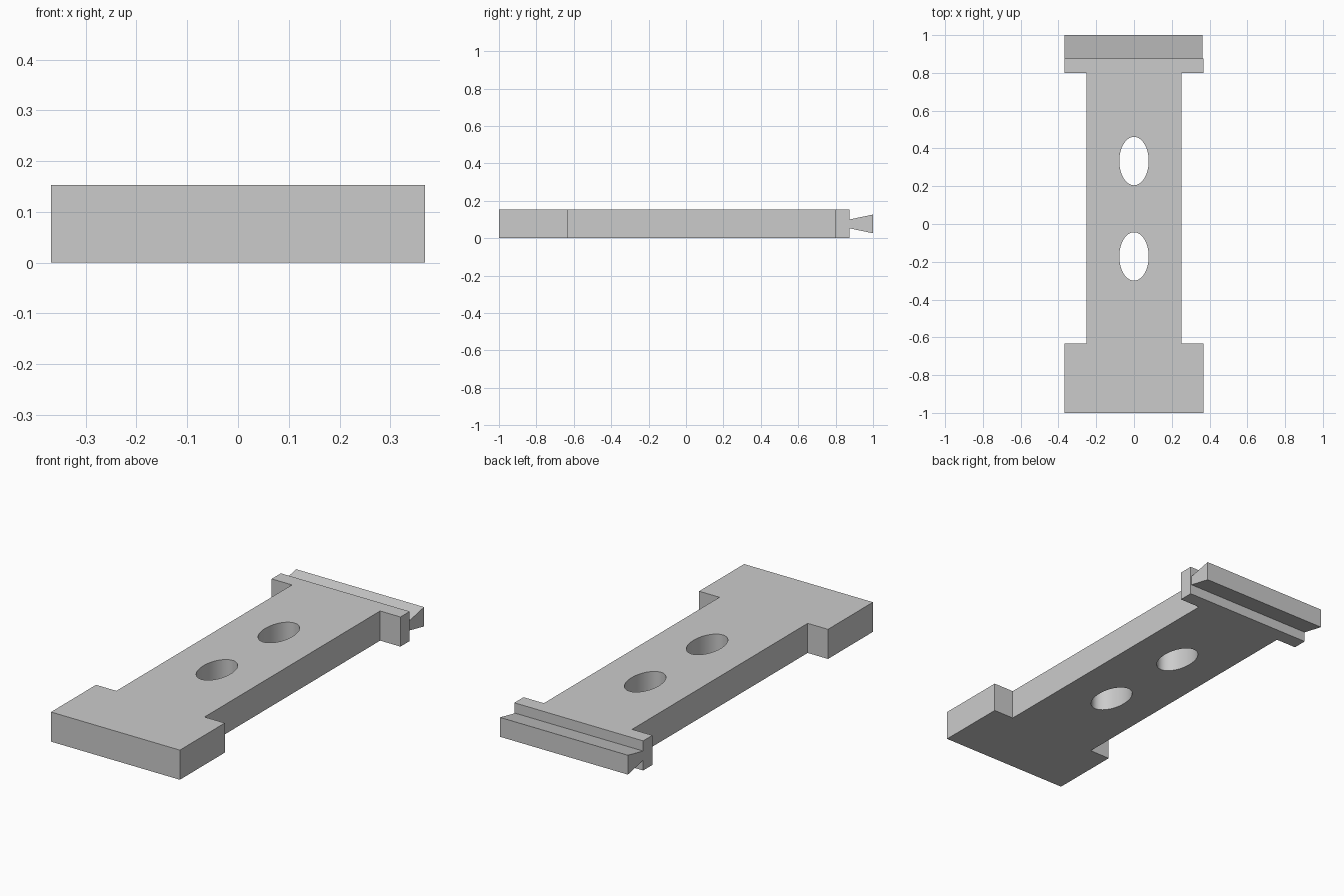
import bpy
import bmesh
from mathutils import Vector

cube = bpy.data.objects.get("Cube")
if cube:
    bpy.data.objects.remove(cube, do_unlink=True)

HEIGHT = 0.153
HALF_WIDTH = 0.368
HALF_WAIST = 0.252

grey = bpy.data.materials.new("light grey")
grey.use_nodes = True
colour = (0.6, 0.6, 0.6, 1)
grey.diffuse_color = colour
grey.node_tree.nodes["Principled BSDF"].inputs["Base Color"].default_value = colour


def prism(name, outline, direction):
    """Extrude a closed outline along a direction."""
    bm = bmesh.new()
    face = bm.faces.new([bm.verts.new(p) for p in outline])
    new = bmesh.ops.extrude_face_region(bm, geom=[face])["geom"]
    verts = [v for v in new if isinstance(v, bmesh.types.BMVert)]
    bmesh.ops.translate(bm, verts=verts, vec=Vector(direction))
    bmesh.ops.recalc_face_normals(bm, faces=bm.faces)
    mesh = bpy.data.meshes.new(name)
    bm.to_mesh(mesh)
    bm.free()
    mesh.materials.append(grey)
    obj = bpy.data.objects.new(name, mesh)
    bpy.context.collection.objects.link(obj)
    return obj


# Flat plate: wide foot, narrow waist, wide head
right_side = [(HALF_WIDTH, -1), (HALF_WIDTH, -0.633), (HALF_WAIST, -0.633),
              (HALF_WAIST, 0.8), (HALF_WIDTH, 0.8), (HALF_WIDTH, 0.875)]
outline = right_side + [(-x, y) for x, y in reversed(right_side)]
plate = prism("plate", [(x, y, 0) for x, y in outline], (0, 0, HEIGHT))

# Two oval through holes
for y in (-0.172, 0.333):
    bpy.ops.mesh.primitive_cylinder_add(vertices=64, radius=1, depth=1,
                                        location=(0, y, HEIGHT / 2))
    cutter = bpy.context.object
    cutter.name = "oval_hole_cutter"
    cutter.scale = (0.078, 0.128, 0.5)
    cutter.data.materials.append(grey)
    cutter.hide_render = True
    cutter.hide_set(True)
    cut = plate.modifiers.new("oval hole", "BOOLEAN")
    cut.operation = "DIFFERENCE"
    cut.solver = "EXACT"
    cut.object = cutter

# Bake the cuts and drop the cutters
bpy.context.view_layer.update()
baked = bpy.data.meshes.new_from_object(
    plate.evaluated_get(bpy.context.evaluated_depsgraph_get()))
plate.modifiers.clear()
plate.data = baked
for obj in [o for o in bpy.data.objects if o.name.startswith("oval_hole_cutter")]:
    bpy.data.objects.remove(obj, do_unlink=True)

# Dovetail rail across the back edge
mid, root, tip = HEIGHT / 2, 0.024, 0.05
profile = [(0.875, mid - root), (1, mid - tip), (1, mid + tip), (0.875, mid + root)]
prism("dovetail_rail", [(-HALF_WIDTH, y, z) for y, z in profile],
      (HALF_WIDTH + 0.363, 0, 0))

# Smooth hole walls, sharp outer edges
bpy.ops.object.select_all(action="DESELECT")
plate.select_set(True)
bpy.context.view_layer.objects.active = plate
bpy.ops.object.shade_smooth_by_angle(angle=0.52)
